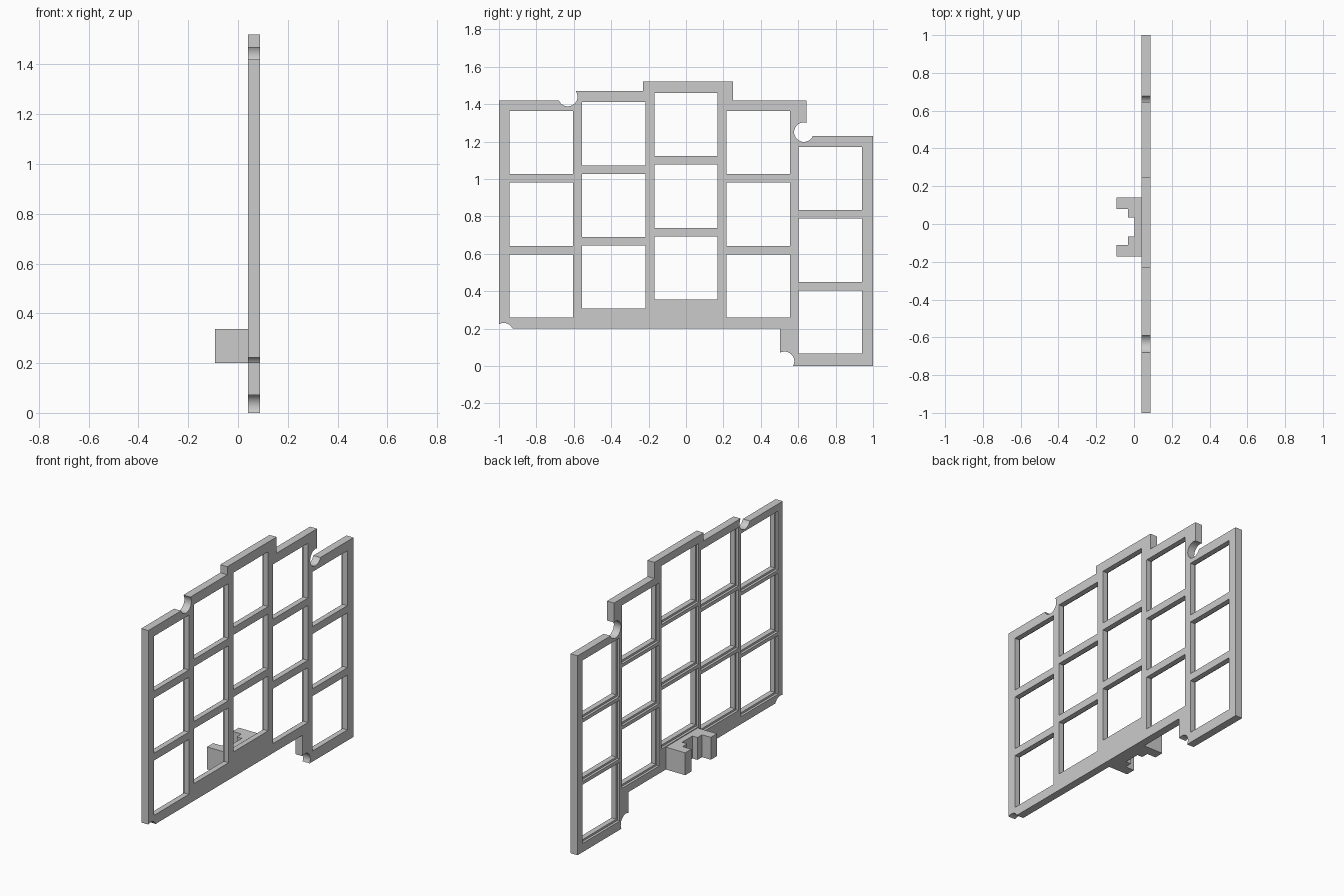
import bpy
import bmesh
from math import cos, sin, tau
from mathutils import Vector

cube = bpy.data.objects.get("Cube")
if cube:
    bpy.data.objects.remove(cube, do_unlink=True)

grey = bpy.data.materials.new("plain grey")
grey.use_nodes = True
colour = (0.6, 0.6, 0.6, 1)
grey.diffuse_color = colour
grey.node_tree.nodes["Principled BSDF"].inputs["Base Color"].default_value = colour

BACK, FRONT = 0.04, 0.088   # plate faces along x
LIP = 0.055                 # where the recess behind each window ends
SIZE, PITCH = 0.338, 0.3835  # window size and row spacing
LEDGE = 0.012


def prism(name, loops, direction):
    """Extrude closed 3D outlines along a direction into one object."""
    bm = bmesh.new()
    for loop in loops:
        face = bm.faces.new([bm.verts.new(p) for p in loop])
        out = bmesh.ops.extrude_face_region(bm, geom=[face])
        moved = [g for g in out["geom"] if isinstance(g, bmesh.types.BMVert)]
        bmesh.ops.translate(bm, verts=moved, vec=Vector(direction))
    bmesh.ops.recalc_face_normals(bm, faces=bm.faces)
    mesh = bpy.data.meshes.new(name)
    bm.to_mesh(mesh)
    bm.free()
    mesh.materials.append(grey)
    obj = bpy.data.objects.new(name, mesh)
    bpy.context.collection.objects.link(obj)
    return obj


def cut(target, cutter):
    cutter.hide_render = True
    mod = target.modifiers.new("cut", "BOOLEAN")
    mod.operation, mod.solver, mod.object = "DIFFERENCE", "EXACT", cutter
    bpy.context.view_layer.objects.active = target
    bpy.ops.object.modifier_apply(modifier=mod.name)
    bpy.data.objects.remove(cutter, do_unlink=True)


def square(x, y, z, half):
    return [(x, y + a * half, z + b * half)
            for a, b in ((-1, -1), (1, -1), (1, 1), (-1, 1))]


def circle(x, y, z, r=0.052, n=40):
    return [(x, y + r * cos(tau * i / n), z + r * sin(tau * i / n)) for i in range(n)]


# Stepped plate outline in y, z
outline = [(-1, 0.2), (0.503, 0.2), (0.503, 0), (1, 0), (1, 1.23), (0.645, 1.23),
           (0.645, 1.42), (0.25, 1.42), (0.25, 1.52), (-0.23, 1.52),
           (-0.23, 1.47), (-0.61, 1.47), (-0.61, 1.42), (-1, 1.42)]
plate = prism("window_plate", [[(BACK, y, z) for y, z in outline]], (FRONT - BACK, 0, 0))

# Five columns of three windows: column centre and lowest sill
columns = [(-0.774, 0.259), (-0.386, 0.306), (0, 0.355), (0.386, 0.259), (0.771, 0.066)]
centres = [(y, sill + SIZE / 2 + row * PITCH) for y, sill in columns for row in range(3)]
cut(plate, prism("window_cutter",
                 [square(BACK - 0.1, y, z, SIZE / 2) for y, z in centres], (0.3, 0, 0)))
cut(plate, prism("recess_cutter",
                 [square(BACK - 0.1, y, z, SIZE / 2 + LEDGE) for y, z in centres],
                 (LIP - BACK + 0.1, 0, 0)))

# Round screw notches in the rim
notches = [(-0.975, 0.178), (0.527, 0.025), (-0.632, 1.44), (0.63, 1.25)]
cut(plate, prism("notch_cutter",
                 [circle(BACK - 0.1, y, z) for y, z in notches], (0.3, 0, 0)))

# Stepped bracket behind the plate, mirrored about its centre line
MID = -0.016
half = [(BACK, 0.155), (-0.092, 0.155), (-0.092, 0.095), (-0.032, 0.095),
        (-0.032, 0.05), (0.003, 0.05)]
profile = [(x, MID + y, 0.2) for x, y in half]
profile += [(x, MID - y, 0.2) for x, y in reversed(half)]
prism("rear_bracket", [profile], (0, 0, 0.138))

# Keep the notch walls smooth and everything else crisp
bpy.ops.object.select_all(action="DESELECT")
plate.select_set(True)
bpy.context.view_layer.objects.active = plate
bpy.ops.object.shade_smooth_by_angle(angle=0.5)
